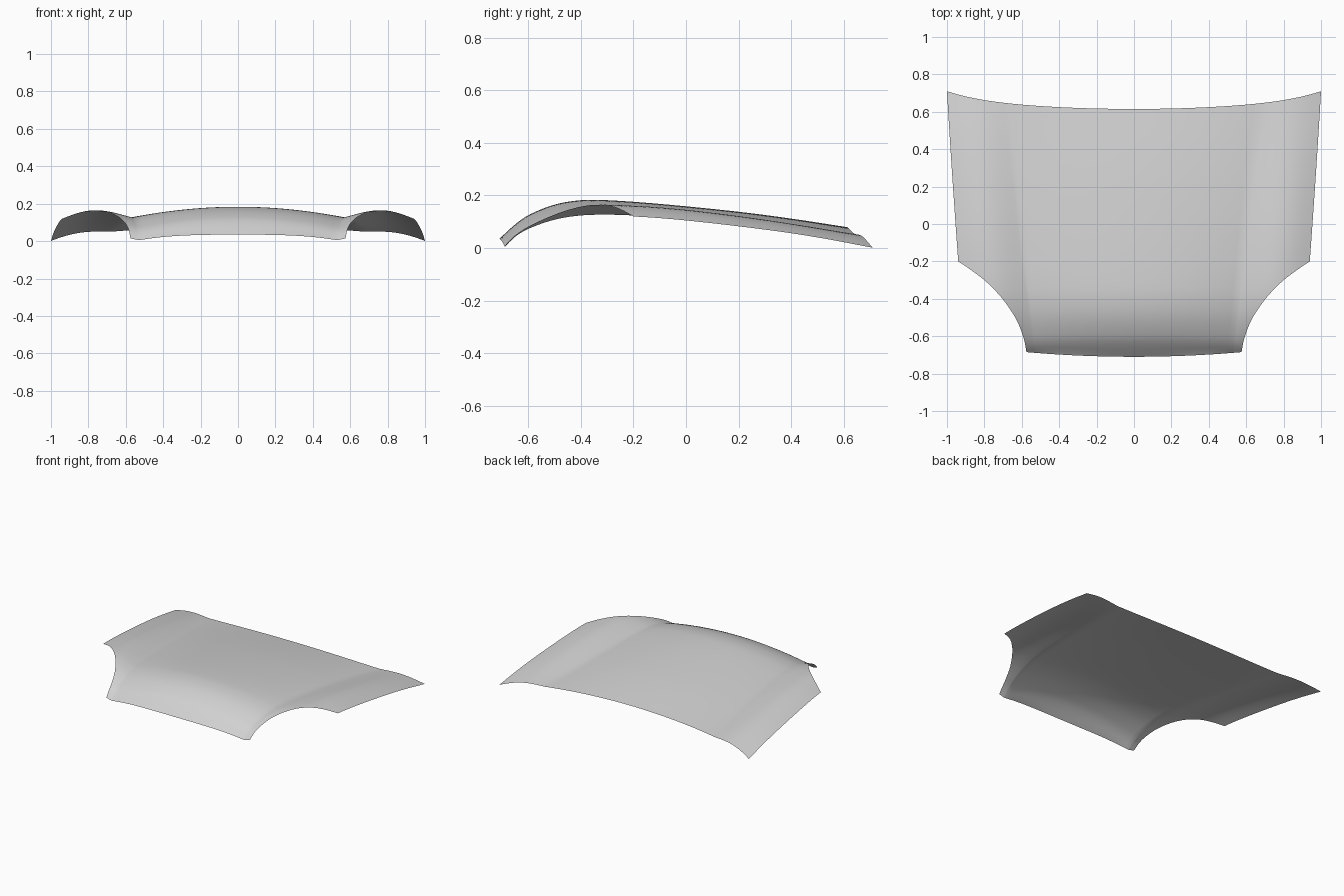
import bpy
import bmesh
import math

cube = bpy.data.objects.get("Cube")
if cube:
    bpy.data.objects.remove(cube, do_unlink=True)


def smooth_curve(points):
    """Return a function running smoothly through the given points."""
    count = len(points)

    def slope(i):
        a, b = points[max(i - 1, 0)], points[min(i + 1, count - 1)]
        return (b[1] - a[1]) / (b[0] - a[0])

    def evaluate(p):
        i = 0
        while i < count - 2 and p > points[i + 1][0]:
            i += 1
        (start, low), (end, high) = points[i], points[i + 1]
        span = end - start
        t = min(max((p - start) / span, 0), 1)
        rest = 1 - t
        return (low * rest * rest * (1 + 2 * t) + high * t * t * (3 - 2 * t)
                + span * t * rest * (slope(i) * rest - slope(i + 1) * t))

    return evaluate


# Lengthwise profiles, each measured from the nose to the windscreen edge
centre_height = smooth_curve([(-.71, .035), (-.65, .09), (-.6, .125), (-.5, .165),
                              (-.4, .182), (-.3, .182), (-.1, .168), (.2, .138),
                              (.4, .112), (.61, .08), (.72, .063)])
valley_height = smooth_curve([(-.69, .004), (-.65, .043), (-.6, .073), (-.5, .108),
                              (-.4, .124), (-.3, .127), (-.2, .124), (0, .112),
                              (.2, .095), (.4, .075), (.65, .05), (.72, .044)])
edge_height = smooth_curve([(-.69, .004), (-.55, .085), (-.4, .122), (-.2, .12),
                            (0, .105), (.3, .07), (.5, .04), (.71, 0)])
bulge_height = smooth_curve([(-.69, .018), (-.55, .032), (-.4, .038), (-.2, .039),
                             (0, .037), (.3, .03), (.71, .016)])
valley_x = smooth_curve([(-.69, .53), (-.4, .56), (0, .6), (.4, .645), (.72, .69)])

# Wheel-arch cutout: half width against length
arch_x = smooth_curve([(-.69, .575), (-.62, .588), (-.53, .62), (-.46, .66),
                       (-.38, .72), (-.3, .8), (-.24, .88), (-.2, .94)])

NOSE, CORNER, TAIL = -.69, -.2, .65


def side_x(y):
    return .94 + .06 * (y - CORNER) / (TAIL - CORNER)


def surface_height(x, y):
    valley = valley_x(y)
    if x <= valley:
        crown = centre_height(y)
        return crown - (crown - valley_height(y)) * (x / valley) ** 2
    u = min((x - valley) / (side_x(y) - valley), 1)
    base = valley_height(y) * (1 - u) + edge_height(y) * u
    return base + bulge_height(y) * math.sin(math.pi * u ** 1.1)


def bowed_y(x, y):
    """Bend the rows near both ends to follow the nose and tail edges."""
    if y > 0:
        tail = .615 + .06 * x ** 2 + .035 * x ** 6
        return y + (tail - TAIL) * (y / TAIL) ** 2
    if y < CORNER:
        nose = -.71 + .025 * (x / .575) ** 2
        weight = (y - CORNER) / (NOSE - CORNER)
        return y + (nose - NOSE) * weight ** 6
    return y


# Rows are dense along the curved nose, even along the flat rear
FRONT_ROWS, REAR_ROWS, PANEL_COLUMNS, FENDER_COLUMNS = 28, 24, 16, 14
rows = [NOSE + (CORNER - NOSE) * i / FRONT_ROWS for i in range(FRONT_ROWS)]
rows += [CORNER + (TAIL - CORNER) * i / REAR_ROWS for i in range(REAR_ROWS + 1)]

# Half of the bonnet skin
bm = bmesh.new()
grid = []
for y in rows:
    inner = valley_x(y)
    outer = arch_x(y) if y < CORNER else side_x(y)
    widths = [inner * i / PANEL_COLUMNS for i in range(PANEL_COLUMNS)]
    widths += [inner + (outer - inner) * i / FENDER_COLUMNS
               for i in range(FENDER_COLUMNS + 1)]
    line = []
    for x in widths:
        bent = bowed_y(x, y)
        line.append(bm.verts.new((x, bent, surface_height(x, bent))))
    grid.append(line)

for near, far in zip(grid, grid[1:]):
    for i in range(len(near) - 1):
        face = bm.faces.new((near[i], near[i + 1], far[i + 1], far[i]))
        face.smooth = True

mesh = bpy.data.meshes.new("bonnet_panel")
bm.to_mesh(mesh)
bm.free()
bonnet = bpy.data.objects.new("bonnet_panel", mesh)
bpy.context.collection.objects.link(bonnet)

# Mirror to the other side
mirror = bonnet.modifiers.new("mirror_halves", 'MIRROR')
mirror.use_clip = True
mirror.merge_threshold = .0005

# Light grey paint
paint = bpy.data.materials.new("light_grey_paint")
paint.use_nodes = True
grey = (.64, .64, .64, 1)
paint.diffuse_color = grey
paint.node_tree.nodes["Principled BSDF"].inputs["Base Color"].default_value = grey
mesh.materials.append(paint)
